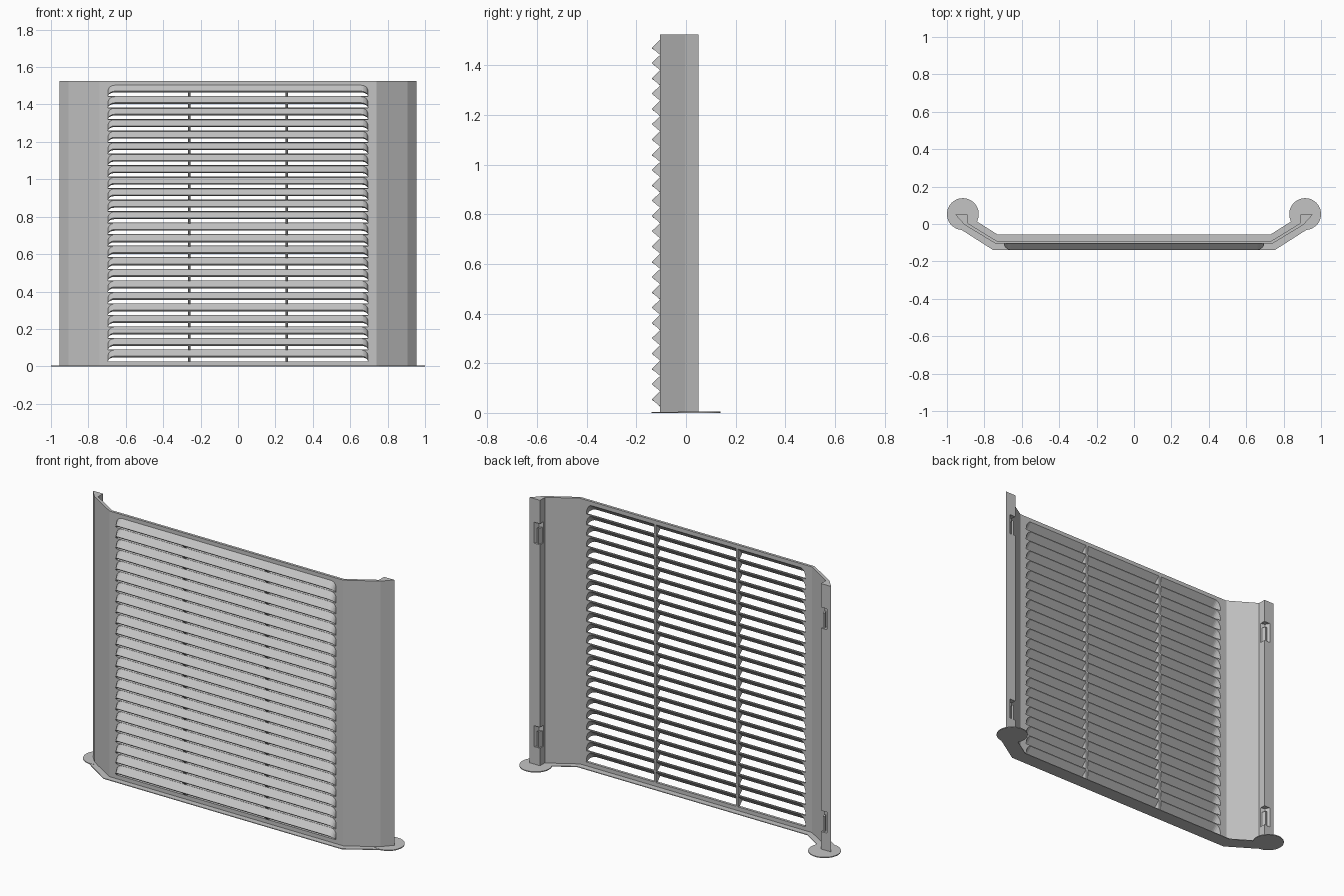
import bpy, bmesh, math

cube = bpy.data.objects.get("Cube")
if cube:
    bpy.data.objects.remove(cube, do_unlink=True)

grey = bpy.data.materials.new("light_grey")
grey.use_nodes = True
grey.diffuse_color = (0.55, 0.55, 0.55, 1)
grey.node_tree.nodes["Principled BSDF"].inputs["Base Color"].default_value = (0.55, 0.55, 0.55, 1)

HEIGHT = 1.525
FRONT, BACK = -0.105, -0.09      # faces of the sheet
HALF = 0.695                     # half width of the louvred field
TOP, BOTTOM, COUNT = 1.504, 0.026, 24
PITCH = (TOP - BOTTOM) / COUNT


def finish(name, bm):
    bmesh.ops.recalc_face_normals(bm, faces=bm.faces)
    mesh = bpy.data.meshes.new(name)
    bm.to_mesh(mesh)
    bm.free()
    mesh.materials.append(grey)
    obj = bpy.data.objects.new(name, mesh)
    bpy.context.collection.objects.link(obj)
    return obj


def loft(bm, sections):
    """Skin a row of matching closed sections and cap both ends."""
    rings = [[bm.verts.new(p) for p in s] for s in sections]
    for a, b in zip(rings, rings[1:]):
        for i in range(len(a)):
            j = (i + 1) % len(a)
            bm.faces.new((a[i], a[j], b[j], b[i]))
    bm.faces.new(rings[0])
    bm.faces.new(rings[-1])


def upright(bm, outline, z0, z1):
    loft(bm, [[(x, y, z) for x, y in outline] for z in (z0, z1)])


def flip(points, side):
    return [(side * x, y) for x, y in points]


# Top and bottom rails
for name, z0, z1 in (("top_rail", TOP, HEIGHT), ("bottom_rail", 0, BOTTOM)):
    bm = bmesh.new()
    upright(bm, [(-HALF, FRONT), (HALF, FRONT), (HALF, BACK), (-HALF, BACK)], z0, z1)
    finish(name, bm)

# Angled side wings ending in a three-cornered post with two clip notches
front_path = [(HALF, FRONT), (0.74, FRONT), (0.905, -0.005), (0.955, 0.05)]
back_path = [(0.89, 0.005), (0.735, BACK), (HALF, BACK)]
full = front_path + [(0.89, 0.05)] + back_path
notched = front_path + [(0.928, 0.05), (0.915, 0.025), (0.89, 0.018)] + back_path
tab = [(0.893, 0.024), (0.903, 0.024), (0.912, 0.046), (0.9, 0.048)]
CLIPS = [(0.105, 0.225), (1.27, 1.39)]
levels = [0] + [z for clip in CLIPS for z in clip] + [HEIGHT]
for side, label in ((1, "left"), (-1, "right")):
    bm = bmesh.new()
    for i, (z0, z1) in enumerate(zip(levels, levels[1:])):
        upright(bm, flip(notched if i % 2 else full, side), z0, z1)
    finish(label + "_wing", bm)
    bm = bmesh.new()
    for z0, z1 in CLIPS:
        upright(bm, flip(tab, side), z0, z1 - 0.03)
    finish(label + "_clip_tabs", bm)

# Louvres: hooded blades, open underneath, with rounded ends
angles = [math.radians(a) for a in range(0, 91, 15)]
ends = [(HALF - 0.035 * (1 - math.cos(a)), math.sin(a)) for a in angles]
stations = ends + [(-x, p) for x, p in reversed(ends)]


def blade_section(x, p, zt):
    drop = 1 - p
    y = FRONT - 0.033 * p
    z = zt - 0.033 - 0.028 * drop
    return [(x, BACK, zt + 0.003), (x, FRONT, zt), (x, FRONT, zt - 0.001 - 0.03 * drop),
            (x, y, z), (x, y + 0.007, z - 0.007 * p), (x, BACK, zt - 0.002 - 0.058 * drop)]


louvres, ribs = bmesh.new(), bmesh.new()
for i in range(COUNT):
    zt = TOP - i * PITCH
    loft(louvres, [blade_section(x, p, zt) for x, p in stations])
    # Gussets that tie the blades together
    for cx in (-0.26, 0.26):
        loft(ribs, [[(x, BACK, zt), (x, -0.129, zt - 0.039),
                     (x, FRONT, zt - PITCH), (x, BACK, zt - PITCH)]
                    for x in (cx - 0.007, cx + 0.007)])
finish("louvres", louvres)
finish("louvre_ribs", ribs)

# Thin foot strip following the sheet, with a round pad at each end
outer = [(0.755, -0.138), (0.94, -0.02)]
inner = [(0.89, 0.045), (0.73, -0.056)]
strip = outer + inner
bm = bmesh.new()
upright(bm, strip + flip(reversed(strip), -1), 0, 0.004)
finish("foot_strip", bm)
for side, label in ((1, "left"), (-1, "right")):
    bm = bmesh.new()
    ring = [math.tau * k / 48 for k in range(48)]
    upright(bm, [(side * 0.915 + 0.085 * math.cos(a), 0.053 + 0.085 * math.sin(a))
                 for a in ring], 0, 0.005)
    finish(label + "_foot_pad", bm)
